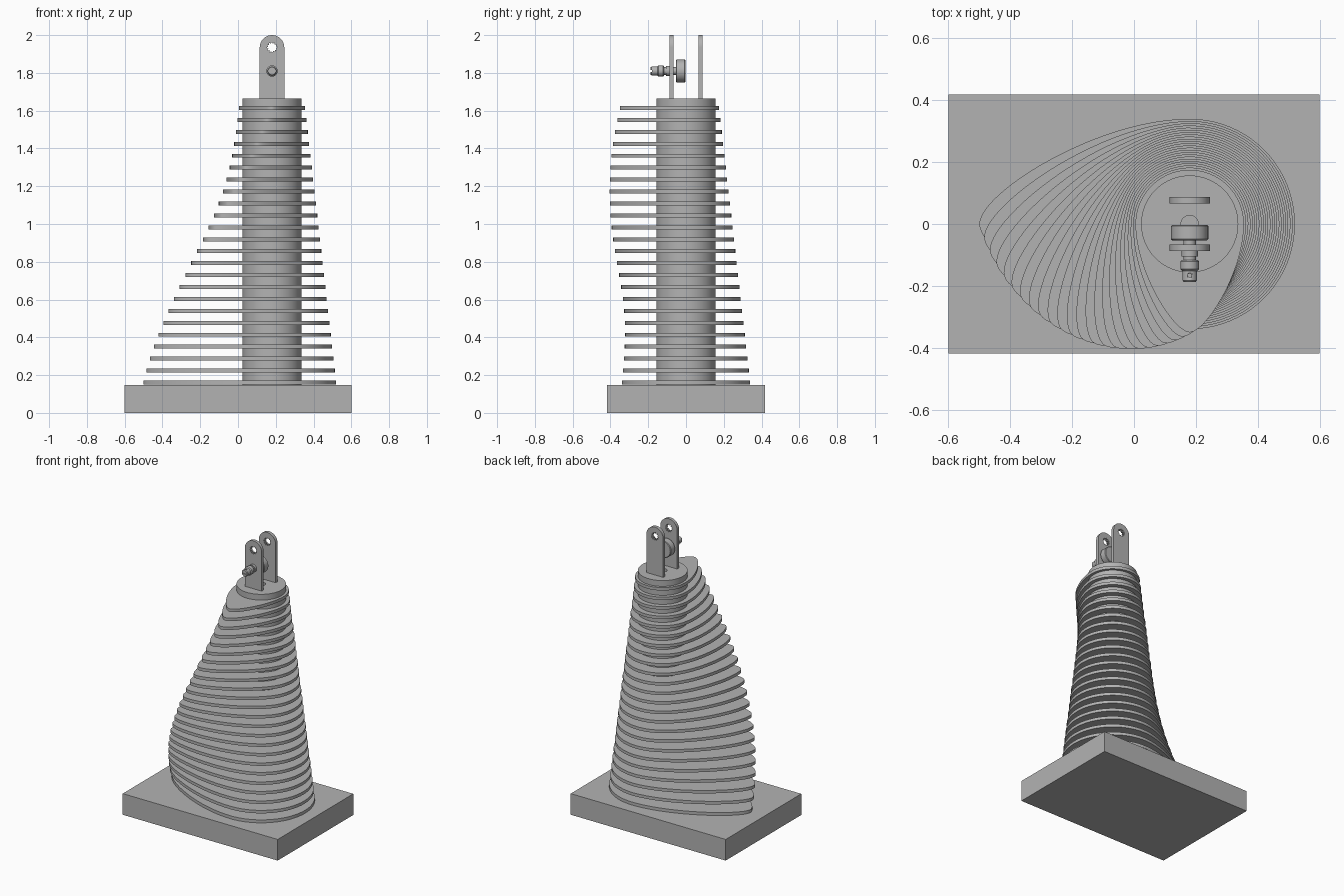
import bpy, bmesh, math
from mathutils import Matrix, Vector

cube = bpy.data.objects.get("Cube")
if cube:
    bpy.data.objects.remove(cube, do_unlink=True)

grey = bpy.data.materials.new("plain grey")
grey.use_nodes = True
grey.diffuse_color = (0.45, 0.45, 0.45, 1)
grey.node_tree.nodes["Principled BSDF"].inputs["Base Color"].default_value = (0.45, 0.45, 0.45, 1)

AXIS_X = 0.18       # column axis
BASE_TOP = 0.148
COLUMN_TOP = 1.665
BOLT_Z = 1.81


def finish(name, bm, matrix=Matrix(), smooth=True):
    """Turn a bmesh into a named object with the grey material."""
    bmesh.ops.recalc_face_normals(bm, faces=bm.faces)
    mesh = bpy.data.meshes.new(name)
    bm.to_mesh(mesh)
    bm.free()
    mesh.transform(matrix)
    mesh.materials.append(grey)
    obj = bpy.data.objects.new(name, mesh)
    bpy.context.collection.objects.link(obj)
    if smooth:
        bpy.ops.object.select_all(action="DESELECT")
        obj.select_set(True)
        bpy.context.view_layer.objects.active = obj
        bpy.ops.object.shade_smooth_by_angle(angle=math.radians(35))
    return obj


def box(name, size, centre):
    bm = bmesh.new()
    bmesh.ops.create_cube(bm, size=1, matrix=Matrix.Diagonal((*size, 1)))
    return finish(name, bm, Matrix.Translation(centre), smooth=False)


def lathe(name, profile, matrix, steps=64):
    """Spin (radius, height) points around z."""
    bm = bmesh.new()
    verts = [bm.verts.new((r, 0, h)) for r, h in profile]
    edges = [bm.edges.new(pair) for pair in zip(verts, verts[1:])]
    bmesh.ops.spin(bm, geom=verts + edges, cent=(0, 0, 0), axis=(0, 0, 1),
                   angle=math.tau, steps=steps)
    bmesh.ops.remove_doubles(bm, verts=bm.verts, dist=0.00005)
    return finish(name, bm, matrix)


def plate(name, loops, thickness, matrix):
    """Fill an outline (and its holes) in xy and extrude it, centred on z = 0."""
    bm = bmesh.new()
    for loop in loops:
        verts = [bm.verts.new((x, y, -thickness / 2)) for x, y in loop]
        for a, b in zip(verts, verts[1:] + verts[:1]):
            bm.edges.new((a, b))
    bmesh.ops.triangle_fill(bm, use_beauty=True, use_dissolve=False,
                            edges=bm.edges, normal=(0, 0, 1))
    new = bmesh.ops.extrude_face_region(bm, geom=bm.faces[:], use_keep_orig=True)["geom"]
    top = [g for g in new if isinstance(g, bmesh.types.BMVert)]
    bmesh.ops.translate(bm, verts=top, vec=(0, 0, thickness))
    return finish(name, bm, matrix)


def arc(radius, start, end, steps, cy=0.0):
    angles = [math.radians(start + (end - start) * i / steps) for i in range(steps + 1)]
    return [(radius * math.cos(a), cy + radius * math.sin(a)) for a in angles]


def teardrop():
    """Round at the back, drawn out to a blunt tip on +x."""
    p = [Vector(v) for v in ((0.68, 0), (0.68, 0.10), (0.30, 0.34), (0, 0.34))]
    side = []
    for i in range(25):
        t = i / 24
        u = 1 - t
        q = p[0] * u**3 + p[1] * 3 * u*u*t + p[2] * 3 * u*t*t + p[3] * t**3
        side.append((q.x, q.y))
    lower = [(x, -y) for x, y in side[:0:-1]]
    return side + arc(0.34, 90, 270, 40)[1:-1] + lower


def cut(obj, cutter):
    cutter.hide_render = True
    mod = obj.modifiers.new("cut", "BOOLEAN")
    mod.operation = "DIFFERENCE"
    mod.solver = "EXACT"
    mod.object = cutter
    bpy.ops.object.select_all(action="DESELECT")
    obj.select_set(True)
    bpy.context.view_layer.objects.active = obj
    bpy.ops.object.modifier_apply(modifier=mod.name)
    bpy.data.objects.remove(cutter, do_unlink=True)


# Base slab
box("base_slab", (1.2, 0.836, BASE_TOP), (0, 0, BASE_TOP / 2))

# Column with a shallow bore in its top
lathe("column", [(0, BASE_TOP), (0.157, BASE_TOP), (0.157, COLUMN_TOP),
                 (0.028, COLUMN_TOP), (0.028, COLUMN_TOP - 0.1), (0, COLUMN_TOP - 0.1)],
      Matrix.Translation((AXIS_X, 0, 0)))

# Stack of fins, shrinking and turning a quarter turn on the way up
FINS = 24
outline = teardrop()
for i in range(FINS):
    t = i / (FINS - 1)
    scale = 1 - 0.485 * t
    place = (Matrix.Translation((AXIS_X, 0, 0.161 + 1.453 * t))
             @ Matrix.Rotation(math.radians(180 + 90 * t), 4, "Z"))
    plate(f"fin_{i + 1}", [[(x * scale, y * scale) for x, y in outline]], 0.021, place)

# Two upright lugs with a scalloped hole near the rounded top
LUG_R = 0.065
lug_outline = arc(LUG_R, 0, 180, 32, 2 - LUG_R) + [(-LUG_R, COLUMN_TOP - 0.005),
                                                  (LUG_R, COLUMN_TOP - 0.005)]
hole = []
for i in range(48):
    r = 0.027 if i % 4 < 2 else 0.021
    a = math.tau * i / 48
    hole.append((r * math.cos(a), 2 - LUG_R + r * math.sin(a)))
upright = Matrix.Rotation(math.pi / 2, 4, "X")
for name, y in (("front_lug", -0.077), ("back_lug", 0.077)):
    plate(name, [lug_outline, hole], 0.022, Matrix.Translation((AXIS_X, y, 0)) @ upright)

# Bolt along y: roller, shaft, washer, collar and slotted tip
along = Matrix.Translation((AXIS_X, 0, BOLT_Z)) @ upright
lathe("roller", [(0, 0.003), (0.056, 0.003), (0.06, 0.007), (0.06, 0.049),
                 (0.056, 0.053), (0, 0.053)], along)
lathe("bolt_shaft", [(0, 0.05), (0.02, 0.05), (0.02, 0.12), (0, 0.12)], along, 32)
lathe("washer", [(0, 0.087), (0.027, 0.087), (0.027, 0.105), (0, 0.105)], along, 32)
tip = lathe("bolt_tip", [(0, 0.116), (0.025, 0.116), (0.03, 0.121), (0.03, 0.146),
                         (0.024, 0.152), (0.024, 0.182), (0.02, 0.187), (0, 0.187)], along, 32)
cut(tip, box("slot_cutter", (0.1, 0.02, 0.01), (AXIS_X, -0.19, BOLT_Z)))
cut(tip, lathe("pin_cutter", [(0, -0.05), (0.006, -0.05), (0.006, 0.05), (0, 0.05)],
               Matrix.Translation((AXIS_X, -0.166, BOLT_Z)), 16))
